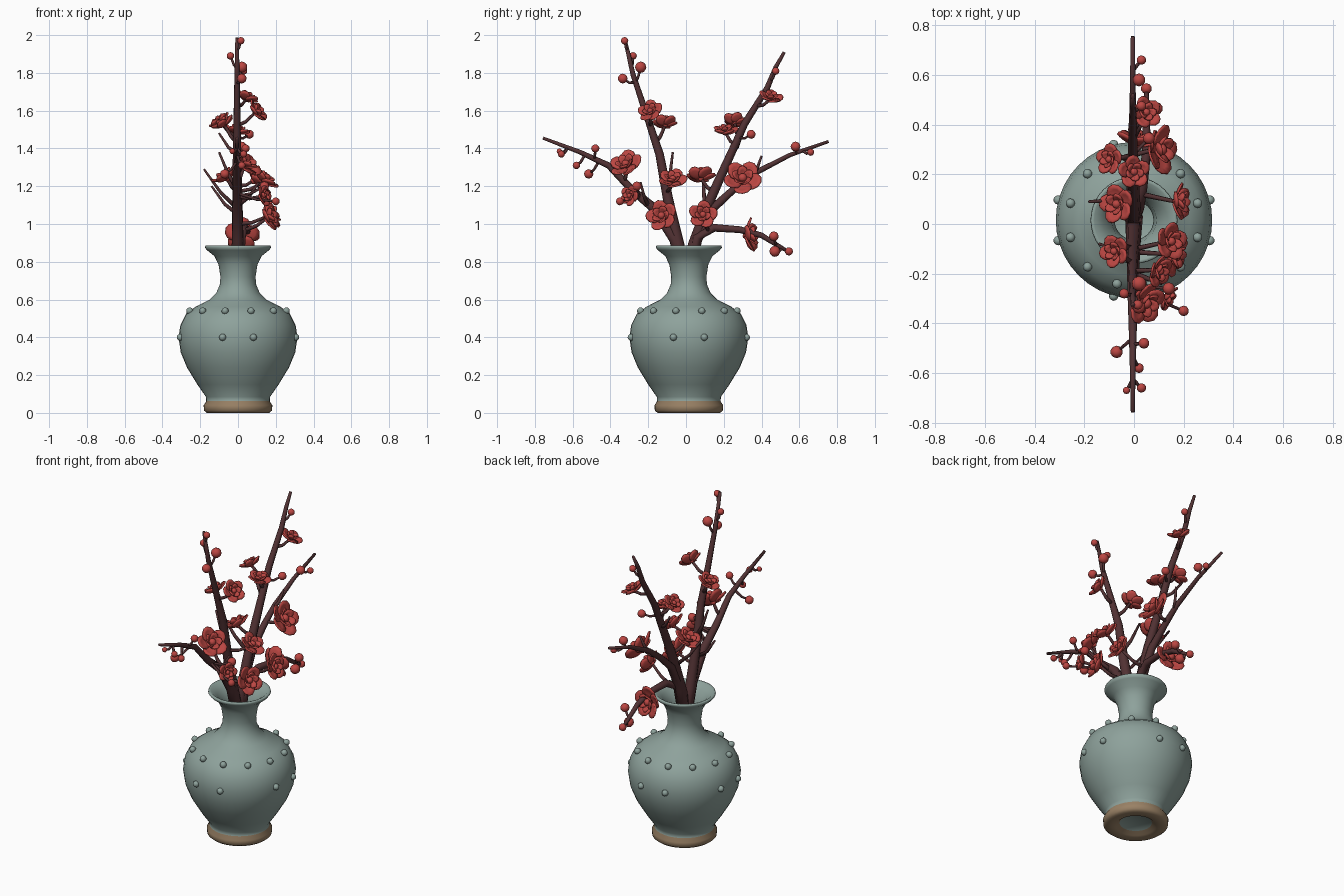
import bpy, bmesh, math, random
from mathutils import Vector, Matrix

if "Cube" in bpy.data.objects:
    bpy.data.objects.remove(bpy.data.objects["Cube"])

random.seed(4)

def mat(name, c):
    m = bpy.data.materials.new(name)
    m.diffuse_color = (*c, 1)
    m.use_nodes = True
    m.node_tree.nodes["Principled BSDF"].inputs["Base Color"].default_value = m.diffuse_color
    return m

CELADON = mat("celadon glaze", (0.27, 0.36, 0.33))
CLAY = mat("bare clay", (0.32, 0.22, 0.13))
BARK = mat("dark bark", (0.085, 0.032, 0.034))
RED = mat("blossom red", (0.50, 0.062, 0.055))
CY = 0.015  # vase axis offset in y

def finish(bm, name, mats, recalc=True):
    if recalc:
        bmesh.ops.recalc_face_normals(bm, faces=bm.faces)
    for f in bm.faces:
        f.smooth = True
    me = bpy.data.meshes.new(name)
    bm.to_mesh(me)
    bm.free()
    for m in mats:
        me.materials.append(m)
    ob = bpy.data.objects.new(name, me)
    bpy.context.collection.objects.link(ob)
    return ob

# Vase: lathe a closed outer + inner profile
profile = [(0, .022), (.09, .022), (.11, .004), (.165, 0), (.18, .012), (.182, .04), (.168, .062),
           (.17, .085), (.215, .15), (.27, .24), (.303, .32), (.315, .4), (.305, .465), (.275, .525),
           (.225, .562), (.15, .6), (.115, .635), (.096, .68), (.093, .72), (.103, .785), (.125, .83),
           (.165, .862), (.175, .875), (.172, .886), (.16, .884), (.125, .855), (.09, .8), (.078, .72),
           (.1, .62), (.2, .54), (.285, .4), (.18, .13), (0, .08)]
bm = bmesh.new()
SEG = 40
rings = []
for r, z in profile:
    if r == 0:
        rings.append([bm.verts.new((0, CY, z))])
    else:
        rings.append([bm.verts.new((r * math.cos(2 * math.pi * i / SEG), CY + r * math.sin(2 * math.pi * i / SEG), z))
                      for i in range(SEG)])
for k, (a, b) in enumerate(zip(rings, rings[1:])):
    for i in range(SEG):
        j = (i + 1) % SEG
        if len(a) == 1:
            f = bm.faces.new((a[0], b[i], b[j]))
        elif len(b) == 1:
            f = bm.faces.new((a[i], b[0], a[j]))
        else:
            f = bm.faces.new((a[i], b[i], b[j], a[j]))
        f.material_index = 1 if 1 <= k <= 5 else 0
finish(bm, "vase", [CELADON, CLAY])

# Small knobs around the shoulder and belly
bm = bmesh.new()
for r, z, angles in [(.265, .54, [15 + 30 * k for k in range(12)]),
                     (.316, .4, [90 * k + s * 15 for k in range(4) for s in (-1, 1)])]:
    for a in angles:
        t = math.radians(a)
        bmesh.ops.create_icosphere(bm, subdivisions=2, radius=.019,
            matrix=Matrix.Translation((r * math.cos(t), CY + r * math.sin(t), z)))
finish(bm, "vase_knobs", [CELADON])

# Branches: tapered tubes
def tube(bm, pts, r0, r1, sides=8):
    pts = [Vector(p) for p in pts]
    prev = None
    for i, p in enumerate(pts):
        d = (pts[min(i + 1, len(pts) - 1)] - pts[max(i - 1, 0)]).normalized()
        u = d.orthogonal().normalized() if i == 0 else (u - d * u.dot(d)).normalized()
        v = d.cross(u)
        r = r0 + (r1 - r0) * i / (len(pts) - 1)
        ring = [bm.verts.new(p + r * (u * math.cos(2 * math.pi * k / sides) + v * math.sin(2 * math.pi * k / sides)))
                for k in range(sides)]
        if prev:
            for k in range(sides):
                bm.faces.new((prev[k], prev[(k + 1) % sides], ring[(k + 1) % sides], ring[k]))
        else:
            bm.faces.new(ring[::-1])
        prev = ring
    bm.faces.new(prev)

# (y, z) points of the five main branches, in the x = 0 plane
branches = {
    "branch_front_tall": ([(.03, .6), (-.04, .89), (-.095, 1.13), (-.14, 1.37), (-.2, 1.55), (-.28, 1.79), (-.325, 1.985)], .036, .009),
    "branch_back_tall": ([(.0, .6), (.04, .89), (.115, 1.1), (.21, 1.31), (.31, 1.53), (.43, 1.72), (.475, 1.83), (.52, 1.91)], .034, .008),
    "branch_front_low": ([(.02, .65), (-.06, .92), (-.165, 1.08), (-.285, 1.18), (-.41, 1.31), (-.56, 1.38), (-.757, 1.455)], .034, .008),
    "branch_back_low": ([(.0, .65), (.06, .92), (.15, 1.09), (.26, 1.19), (.365, 1.27), (.55, 1.365), (.755, 1.437)], .03, .008),
    "branch_back_drooping": ([(.02, .7), (.06, .93), (.15, .98), (.285, .97), (.4, .94), (.48, .89), (.54, .855)], .027, .009),
}
samples = []
for n, (yz, r0, r1) in branches.items():
    dx = .05 if "droop" in n else -.005
    pts = [Vector((dx * min(1, i / 3), y, z)) for i, (y, z) in enumerate(yz)]
    bm = bmesh.new()
    tube(bm, pts, r0, r1)
    finish(bm, n, [BARK])
    for a, b in zip(pts[1:], pts[2:]):
        samples += [a.lerp(b, t / 6) for t in range(6)]

twigs = bmesh.new()
def twig(p, r):
    # grow a twig from the nearest lower branch point
    p = Vector(p)
    q = min(samples, key=lambda s: (s + Vector((0, 0, .06)) - p).length)
    mid = q.lerp(p, .5) + Vector((0, 0, -.012))
    tube(twigs, [q, mid, p], r * 1.4, r, 6)

# Blossoms: position, facing, radius
flowers = [
    ((.19, .09, 1.05), (1, 0, .35), .075), ((.17, -.13, 1.045), (.9, -.3, .3), .083),
    ((.15, -.07, 1.24), (.6, 0, .75), .075), ((.11, .3, 1.245), (.85, 0, .5), .1),
    ((.05, -.32, 1.32), (.65, -.35, .65), .088), ((.14, -.3, 1.15), (.8, -.5, .2), .055),
    ((.105, -.19, 1.6), (.75, -.3, .55), .066), ((-.08, -.11, 1.54), (-.5, 0, .85), .065),
    ((-.07, .08, 1.26), (-.5, 0, .85), .077), ((0, .21, 1.5), (.25, 0, 1), .065),
    ((-.1, .26, 1.55), (-.6, .1, .8), .062), ((.02, .345, .94), (.2, 1, .1), .092),
    ((.05, .45, 1.675), (.4, .2, .85), .064)]

def petal(bm, M, ang, dist, size, base, cup, tilt):
    rot = Matrix.Rotation(ang, 4, 'Z')
    def pt(u, w):
        x = dist + u
        z = base + cup * (x * x + w * w) / (dist + size) + tilt * w
        return bm.verts.new(M @ rot @ Vector((x, w, z)))
    c = pt(0, 0)
    prev = None
    for k in (.55, 1):
        ring = [pt(size * k * math.cos(2 * math.pi * i / 10), size * k * math.sin(2 * math.pi * i / 10)) for i in range(10)]
        for i in range(10):
            j = (i + 1) % 10
            bm.faces.new((prev[i], ring[i], ring[j], prev[j]) if prev else (c, ring[i], ring[j]))
        prev = ring

for n, (p, d, R) in enumerate(flowers):
    d = Vector(d).normalized()
    base = Vector(p) - d * R * .3
    twig(base, .008)
    M = Matrix.Translation(base) @ d.to_track_quat('Z', 'Y').to_matrix().to_4x4()
    bm = bmesh.new()
    spin = random.random() * 6
    for k in range(5):
        a = spin + k * 2 * math.pi / 5
        petal(bm, M, a, R * .55, R * .47, 0, .42, .16)
        petal(bm, M, a + .6, R * .27, R * .27, R * .14, .9, .3)
    ob = finish(bm, f"blossom_{n + 1}", [RED], False)
    s = ob.modifiers.new("thickness", 'SOLIDIFY')
    s.thickness = .009
    s.offset = 0
    bm = bmesh.new()
    bmesh.ops.create_icosphere(bm, subdivisions=2, radius=R * .24, matrix=M @ Matrix.Translation((0, 0, R * .3)))
    bmesh.ops.create_icosphere(bm, subdivisions=2, radius=R * .2, matrix=M)
    finish(bm, f"blossom_heart_{n + 1}", [RED])

# Buds on short twigs
buds = [(.02, -.24, 1.83, .03), (.02, -.335, 1.77, .026), (-.04, -.28, 1.89, .02), (.015, -.325, 1.97, .02),
        (-.07, -.515, 1.265, .025), (.04, -.48, 1.4, .022), (.02, -.58, 1.31, .02), (.03, -.66, 1.37, .019),
        (-.03, -.67, 1.385, .015), (.02, .58, 1.41, .026), (.03, .66, 1.38, .019), (.06, .345, 1.475, .024),
        (.03, .475, 1.81, .02), (.09, .465, .935, .026), (.05, .545, .855, .022), (.06, .47, .855, .029),
        (.2, -.35, 1.12, .021), (.14, -.26, 1.2, .025)]
bm = bmesh.new()
for x, y, z, r in buds:
    twig((x, y, z), .006)
    bmesh.ops.create_icosphere(bm, subdivisions=2, radius=r, matrix=Matrix.Translation((x, y, z)))
finish(bm, "buds", [RED])

# Bare side twigs
for a, b in [((0, -.1, 1.18), (-.1, -.07, 1.38)), ((0, .1, 1.08), (-.18, .09, 1.29)),
             ((0, -.13, 1.05), (-.14, -.08, 1.2)), ((0, -.2, 1.1), (.11, -.24, 1.22)),
             ((0, .24, 1.37), (-.1, .3, 1.48)), ((0, .35, 1.26), (.03, .4, 1.36))]:
    a, b = Vector(a), Vector(b)
    tube(twigs, [a, a.lerp(b, .5) - Vector((0, 0, .02)), b], .013, .006, 6)
finish(twigs, "twigs", [BARK])
